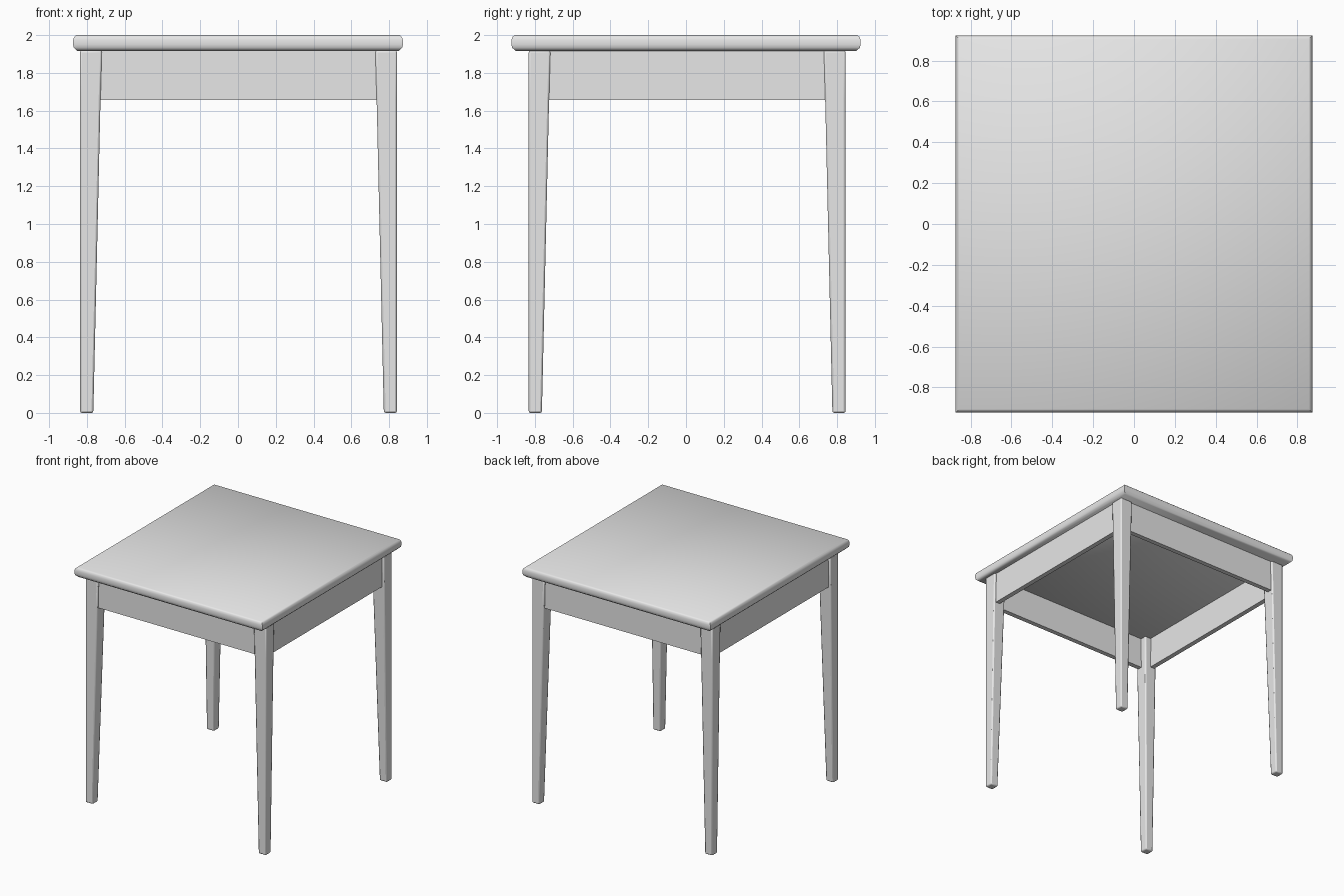
import bpy
import bmesh

if "Cube" in bpy.data.objects:
    bpy.data.objects.remove(bpy.data.objects["Cube"], do_unlink=True)

# One plain grey for the whole table
grey = bpy.data.materials.new("plain_grey")
grey.use_nodes = True
grey.diffuse_color = (0.8, 0.8, 0.8, 1)
grey.node_tree.nodes["Principled BSDF"].inputs["Base Color"].default_value = (0.8, 0.8, 0.8, 1)

SHIFT_X, SHIFT_Y = 0.003, 0.006   # the frame sits slightly off the top's centre


def loft(name, rings, bevel=0.0):
    """Closed solid from stacked rectangles (z, x0, x1, y0, y1)."""
    bm = bmesh.new()
    loops = []
    for z, x0, x1, y0, y1 in rings:
        corners = ((x0, y0), (x1, y0), (x1, y1), (x0, y1))
        loops.append([bm.verts.new((x, y, z)) for x, y in corners])
    for low, high in zip(loops, loops[1:]):
        for i in range(4):
            j = (i + 1) % 4
            bm.faces.new((low[i], low[j], high[j], high[i]))
    bm.faces.new(loops[0][::-1])
    bm.faces.new(loops[-1])
    bmesh.ops.recalc_face_normals(bm, faces=bm.faces)
    mesh = bpy.data.meshes.new(name)
    bm.to_mesh(mesh)
    bm.free()
    mesh.materials.append(grey)
    obj = bpy.data.objects.new(name, mesh)
    bpy.context.collection.objects.link(obj)
    if bevel:
        mod = obj.modifiers.new("soft_edges", "BEVEL")
        mod.width = bevel
        mod.segments = 2
    bpy.ops.object.select_all(action="DESELECT")
    obj.select_set(True)
    bpy.context.view_layer.objects.active = obj
    bpy.ops.object.shade_smooth_by_angle(angle=0.9)
    return obj


# Table top: chamfered above and below, square corners in plan
def slab(z, inset):
    x, y = 0.873 - inset, 0.924 - inset
    return (z, -x, x, -y, y)


loft("table_top", [slab(1.916, 0.022), slab(1.934, 0.003), slab(1.95, 0),
                   slab(1.975, 0), slab(1.99, 0.005), slab(2.0, 0.017)])

# Legs: straight outer faces, inner faces tapering towards the floor
OUTER = 0.839
for sx, side in ((1, "left"), (-1, "right")):
    for sy, end in ((-1, "front"), (1, "back")):
        rings = []
        for z, inner in ((0, 0.769), (1.655, 0.731), (1.918, 0.724)):
            xs = sorted((sx * inner + SHIFT_X, sx * OUTER + SHIFT_X))
            ys = sorted((sy * inner + SHIFT_Y, sy * OUTER + SHIFT_Y))
            rings.append((z, *xs, *ys))
        loft(f"{end}_{side}_leg", rings, bevel=0.01)

# Aprons: thin boards between the legs, just behind their outer faces
FACE, BACK, REACH = 0.822, 0.782, 0.745
for s, x_name, y_name in ((1, "left", "back"), (-1, "right", "front")):
    across = sorted((s * FACE, s * BACK))
    xs = [v + SHIFT_X for v in across]
    ys = [v + SHIFT_Y for v in across]
    span_x = (SHIFT_X - REACH, SHIFT_X + REACH)
    span_y = (SHIFT_Y - REACH, SHIFT_Y + REACH)
    loft(f"{y_name}_apron", [(z, *span_x, *ys) for z in (1.656, 1.918)])
    loft(f"{x_name}_apron", [(z, *xs, *span_y) for z in (1.656, 1.918)])
